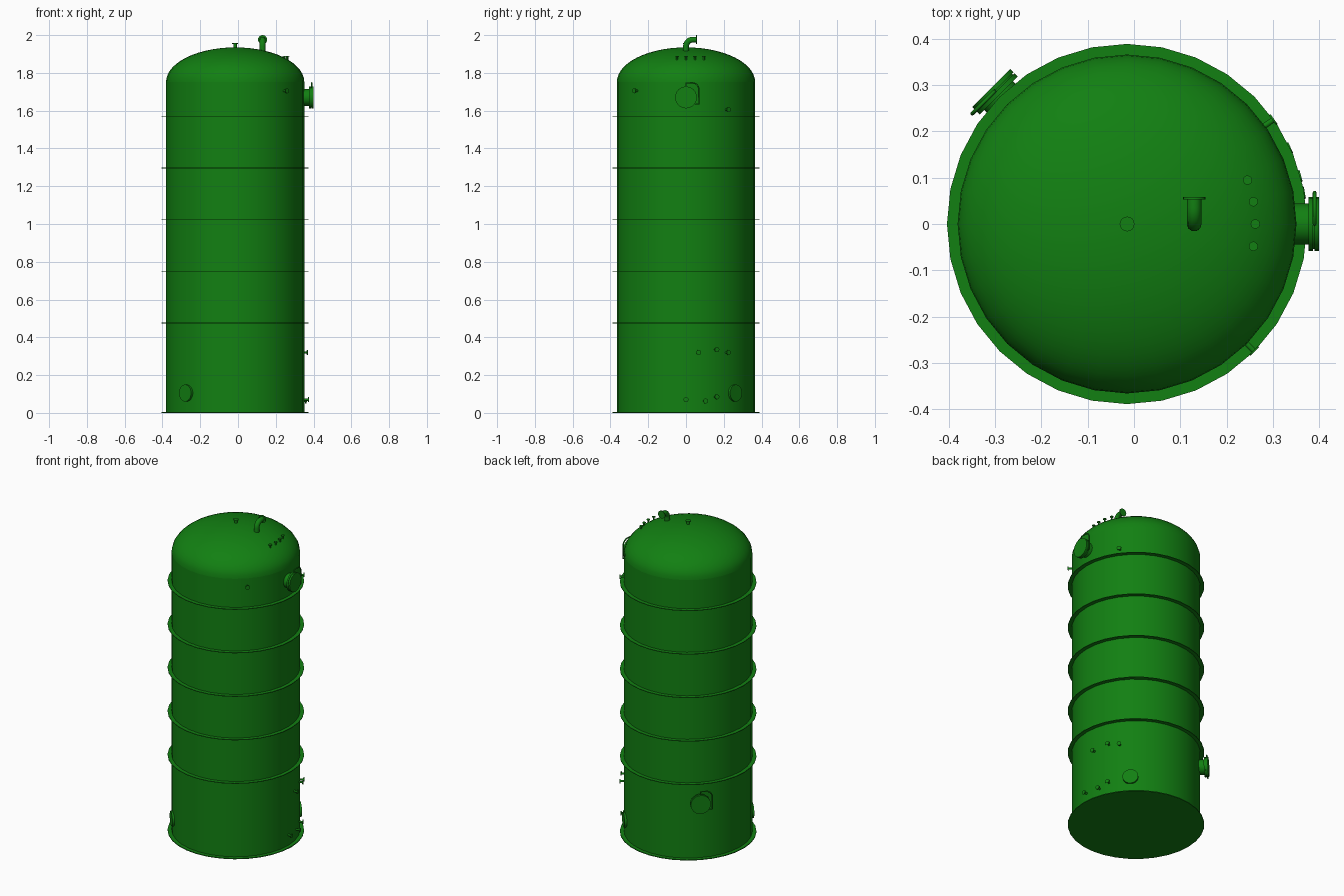
import bpy, bmesh, math
from mathutils import Matrix, Vector

cube = bpy.data.objects.get("Cube")
if cube:
    bpy.data.objects.remove(cube)

green = bpy.data.materials.new("tank_green")
green.use_nodes = True
COLOUR = (0.006, 0.215, 0.006, 1)
green.diffuse_color = COLOUR
green.node_tree.nodes["Principled BSDF"].inputs["Base Color"].default_value = COLOUR

R = 0.366                    # shell radius
HEAD_Z, HEAD_H = 1.752, 0.183
AXIS = Matrix.Translation((-0.015, 0, 0))
OUTWARD = Matrix.Rotation(math.pi / 2, 4, 'Y')   # turns a lathe axis to +x


def lathe(name, profile, matrix=AXIS, sides=32):
    """Revolve (radius, height) points around the local z axis."""
    bm = bmesh.new()
    verts = [bm.verts.new((r, 0, z)) for r, z in profile]
    edges = [bm.edges.new(pair) for pair in zip(verts, verts[1:])]
    bmesh.ops.spin(bm, geom=verts + edges, cent=(0, 0, 0), axis=(0, 0, 1),
                   angle=math.tau, steps=sides, use_duplicate=False)
    bmesh.ops.remove_doubles(bm, verts=bm.verts, dist=1e-5)
    bmesh.ops.recalc_face_normals(bm, faces=bm.faces)
    bm.transform(matrix)
    mesh = bpy.data.meshes.new(name)
    bm.to_mesh(mesh)
    bm.free()
    mesh.materials.append(green)
    ob = bpy.data.objects.new(name, mesh)
    bpy.context.collection.objects.link(ob)
    bpy.ops.object.select_all(action='DESELECT')
    ob.select_set(True)
    bpy.context.view_layer.objects.active = ob
    bpy.ops.object.shade_smooth_by_angle(angle=math.radians(35))
    return ob


def disc(r, z0, z1):
    return [(0, z0), (r, z0), (r, z1), (0, z1)]


def pipe(name, points, radius, matrix):
    """Round bar or pipe along a path."""
    curve = bpy.data.curves.new(name, 'CURVE')
    curve.dimensions = '3D'
    curve.bevel_depth = radius
    curve.bevel_resolution = 3
    curve.use_fill_caps = True
    spline = curve.splines.new('POLY')
    spline.points.add(len(points) - 1)
    for p, co in zip(spline.points, points):
        p.co = (*(matrix @ Vector(co)), 1)
    spline.use_smooth = True
    curve.materials.append(green)
    bpy.context.collection.objects.link(bpy.data.objects.new(name, curve))


def radial(angle, z):
    """Frame with x pointing out of the shell, y along it and z up."""
    return AXIS @ Matrix.Rotation(math.radians(angle), 4, 'Z') @ Matrix.Translation((0, 0, z))


def head_z(r):
    return HEAD_Z + HEAD_H * math.sqrt(max(0, 1 - (r / R) ** 2))


# Shell, domed head and base plate
lathe("shell", [(R, 0.003), (R, HEAD_Z)])
steps = [math.pi / 2 * i / 14 for i in range(15)]
lathe("domed_head", [(R * math.cos(a), HEAD_Z + HEAD_H * math.sin(a)) for a in steps])
lathe("base_plate", disc(0.389, 0, 0.005))

# Stiffening rings
for i in range(5):
    z = 0.476 + i * 0.2735
    lathe(f"stiffening_ring_{i + 1}", [(R - 0.002, z - 0.002), (0.389, z - 0.002),
                                       (0.389, z + 0.002), (R - 0.002, z + 0.002)])

# Manways with bolted covers and davit arms
for label, angle, z in (("upper", 0, 1.67), ("lower", 135, 0.36)):
    frame = radial(angle, z)
    lathe(label + "_manway", [(0.044, 0.34), (0.044, 0.392), (0.058, 0.392), (0.058, 0.402),
                              (0.054, 0.402), (0.054, 0.405), (0.058, 0.405),
                              (0.058, 0.415), (0, 0.415)], frame @ OUTWARD, 24)
    arc = [(0.405, 0.034 + 0.034 * math.cos(a), 0.043 + 0.034 * math.sin(a))
           for a in [math.pi / 2 * i / 6 for i in range(7)]]
    pipe(label + "_davit", [(0.405, 0.05, -0.035), (0.405, 0.068, -0.035)] + arc
         + [(0.405, 0, 0.077), (0.405, 0, 0.056)], 0.004, frame)

# Low clean-out covers
for label, angle in (("back", 45), ("front", 225)):
    lathe(label + "_cleanout", disc(0.045, 0.33, 0.375), radial(angle, 0.105) @ OUTWARD, 24)


# Small flanged nozzles
def nozzle(name, matrix, start, end, r, flange):
    lathe(name, [(r, start), (r, end - 0.004), (flange, end - 0.004),
                 (flange, end), (0, end)], matrix, 16)


side_nozzles = ((-45, 1.705), (35.5, 1.605), (10, 0.32), (25, 0.335), (35.5, 0.32),
                (0, 0.07), (15.5, 0.063), (25, 0.085))
for i, (angle, z) in enumerate(side_nozzles):
    nozzle(f"side_nozzle_{i + 1}", radial(angle, z) @ OUTWARD, 0.355, 0.39, 0.006, 0.013)

for i, angle in enumerate((-10, 0, 10, 20)):
    matrix = radial(angle, 0) @ Matrix.Translation((0.277, 0, 0))
    nozzle(f"roof_nozzle_{i + 1}", matrix, head_z(0.277) - 0.01, 1.89, 0.005, 0.01)
nozzle("centre_nozzle", AXIS, 1.92, 1.957, 0.009, 0.016)

# Gooseneck vent on the roof
vent = Matrix.Translation((0.13, 0, 0))
bend = [(0, 0.036 - 0.036 * math.cos(a), 1.94 + 0.036 * math.sin(a))
        for a in [math.pi / 2 * i / 8 for i in range(9)]]
pipe("vent_pipe", [(0, 0, 1.905)] + bend + [(0, 0.054, 1.976)], 0.016, vent)
lathe("vent_flange", disc(0.024, 0.053, 0.058),
      vent @ Matrix.Translation((0, 0, 1.976)) @ Matrix.Rotation(-math.pi / 2, 4, 'X'), 20)
